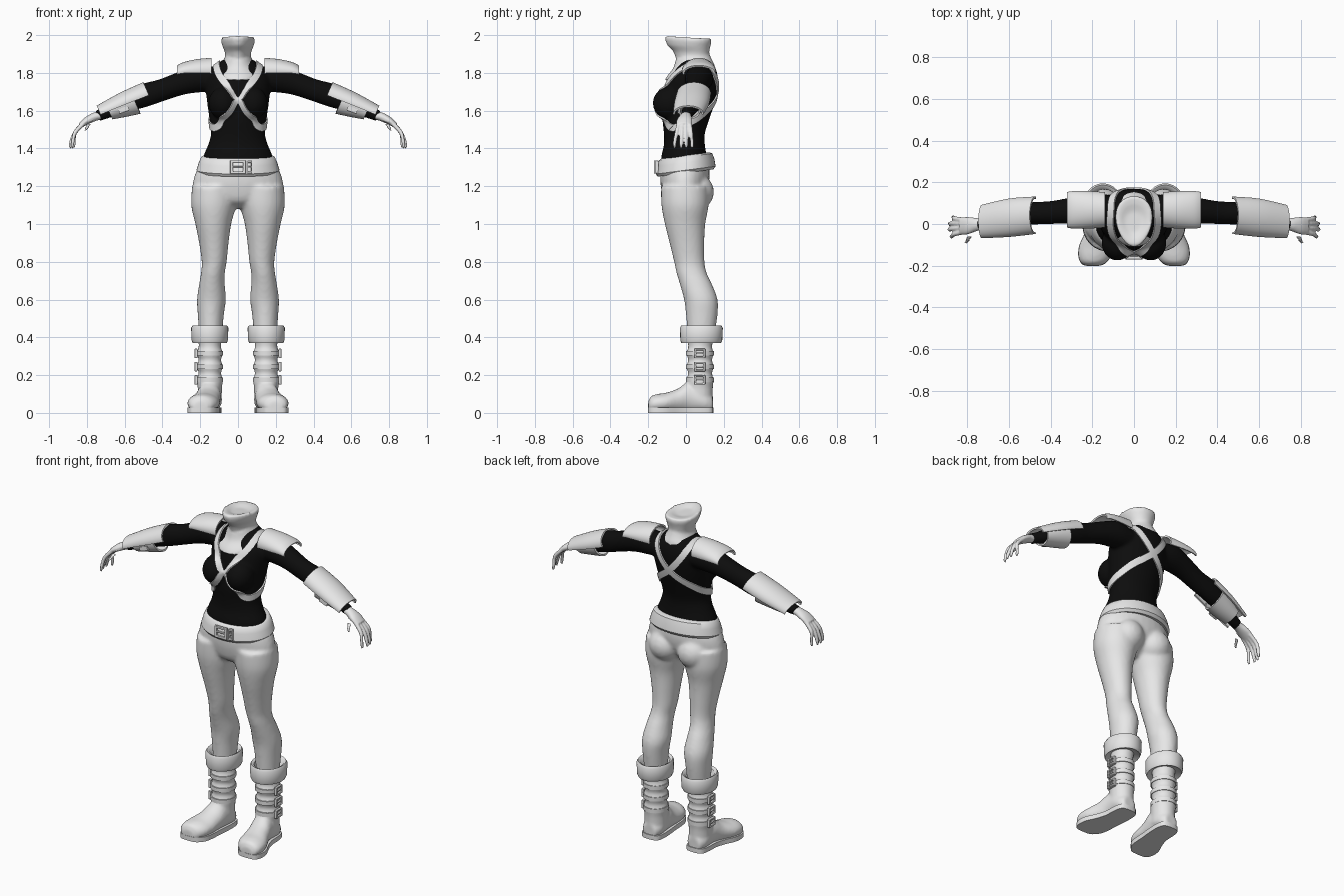
import bpy, bmesh, math
from mathutils import Vector, Matrix
from mathutils.bvhtree import BVHTree

default_cube = bpy.data.objects.get("Cube")
if default_cube:
    bpy.data.objects.remove(default_cube, do_unlink=True)

X, Y, Z = Vector((1, 0, 0)), Vector((0, 1, 0)), Vector((0, 0, 1))


def material(name, value):
    mat = bpy.data.materials.new(name)
    mat.use_nodes = True
    mat.diffuse_color = (value, value, value, 1)
    shader = mat.node_tree.nodes["Principled BSDF"]
    shader.inputs["Base Color"].default_value = mat.diffuse_color
    shader.inputs["Roughness"].default_value = .6
    return mat


WHITE = material("light grey", .8)
BLACK = material("black cloth", .004)


def spline(rows, steps, closed=False):
    """Resample rows of numbers with a smooth curve through them."""
    count = len(rows)
    pick = (lambda i: rows[i % count]) if closed else (lambda i: rows[min(max(i, 0), count - 1)])
    result = []
    for i in range(count if closed else count - 1):
        for step in range(steps):
            t = step / steps
            result.append([b + (c - a) * t / 2 + (a - b * 2.5 + c * 2 - d / 2) * t * t
                           + (b * 3 - a - c * 3 + d) * t ** 3 / 2
                           for a, b, c, d in zip(pick(i - 1), pick(i), pick(i + 1), pick(i + 2))])
    return result if closed else result + [list(rows[-1])]


def loft(bm, rows, u, v, steps=4, arc=None, sides=32, egg=0):
    """Skin rings given as centre x, y, z and radii along u and v."""
    rings = []
    for x, y, z, ru, rv in spline(rows, steps):
        start, end = arc or (0, 360)
        ring = []
        for i in range(sides + bool(arc)):
            angle = math.radians(start + (end - start) * i / sides)
            wide = ru * math.cos(angle) * (1 + egg * math.sin(angle))
            ring.append(bm.verts.new(Vector((x, y, z)) + u * wide + v * (rv * math.sin(angle))))
        rings.append(ring)
    for low, high in zip(rings, rings[1:]):
        for i in range(sides):
            j = (i + 1) % len(low)
            bm.faces.new((low[i], low[j], high[j], high[i]))
    if not arc:
        bm.faces.new(rings[0][::-1])
        bm.faces.new(rings[-1])


def column(bm, rows, tilt=0, **options):
    """Upright loft from rows of z, x limits and y limits."""
    rings = [((a + b) / 2, (c + d) / 2, z, (b - a) / 2, (d - c) / 2) for z, a, b, c, d in rows]
    loft(bm, rings, X, Vector((0, 1, tilt)), **options)


def centred(rows):
    return [(z, -half, half, front, back) for z, half, front, back in rows]


def ball(bm, centre, size):
    matrix = Matrix.Translation(centre) @ Matrix.Diagonal((*size, 1))
    bmesh.ops.create_uvsphere(bm, u_segments=24, v_segments=16, radius=1, matrix=matrix)


def mirror_all(bm):
    copy = bmesh.ops.duplicate(bm, geom=bm.verts[:] + bm.edges[:] + bm.faces[:])["geom"]
    bmesh.ops.scale(bm, vec=(-1, 1, 1), verts=[g for g in copy if isinstance(g, bmesh.types.BMVert)])


def finish(name, bm, mat, voxel=0, smooth=4, mirror=False, thick=0):
    if mirror:
        mirror_all(bm)
    bmesh.ops.recalc_face_normals(bm, faces=bm.faces)
    if thick:
        bmesh.ops.solidify(bm, geom=bm.faces[:], thickness=thick)
        bmesh.ops.recalc_face_normals(bm, faces=bm.faces)
    mesh = bpy.data.meshes.new(name)
    bm.to_mesh(mesh)
    bm.free()
    mesh.materials.append(mat)
    mesh.shade_smooth()
    mesh.set_sharp_from_angle(angle=math.radians(40))
    ob = bpy.data.objects.new(name, mesh)
    bpy.context.collection.objects.link(ob)
    if voxel:
        remesh = ob.modifiers.new("Blend", "REMESH")
        remesh.mode, remesh.voxel_size, remesh.use_smooth_shade = "VOXEL", voxel, True
        relax = ob.modifiers.new("Relax", "SMOOTH")
        relax.factor, relax.iterations = .5, smooth
    return ob


# Black top: arms, bust and torso blended together
arm = [(.12, .07, 1.77, .07, .07), (.2, .07, 1.77, .075, .075), (.3, .065, 1.745, .063, .062),
       (.4, .055, 1.71, .055, .058), (.5, .05, 1.68, .054, .062), (.6, .035, 1.64, .05, .05),
       (.7, .01, 1.59, .033, .033), (.745, 0, 1.572, .03, .03)]
bm = bmesh.new()
loft(bm, arm, Y, Vector((.35, 0, .94)))
ball(bm, (.08, -.09, 1.64), (.076, .086, .085))
mirror_all(bm)
column(bm, centred([(1.3, .19, -.13, .12), (1.36, .183, -.13, .11), (1.42, .158, -.117, .1),
                    (1.48, .143, -.117, .1), (1.56, .152, -.125, .125), (1.64, .163, -.12, .152),
                    (1.72, .172, -.112, .168), (1.78, .17, -.09, .168), (1.83, .13, -.055, .155),
                    (1.87, .08, -.03, .13)]))
top = finish("bodysuit_top", bm, BLACK, voxel=.01)

# Trousers: legs, seat and pelvis
bm = bmesh.new()
column(bm, [(1.2, .0, .243, -.132, .12), (1.1, .01, .248, -.13, .12), (1, .036, .226, -.112, .102),
            (.9, .05, .206, -.087, .097), (.8, .06, .192, -.063, .098), (.74, .07, .196, -.05, .11),
            (.68, .07, .206, -.032, .138), (.6, .064, .217, -.01, .167), (.52, .075, .213, 0, .167),
            (.4, .085, .205, .01, .15)])
ball(bm, (.095, .055, 1.17), (.095, .093, .095))
mirror_all(bm)
column(bm, centred([(1.32, .2, -.13, .12), (1.25, .232, -.137, .125), (1.18, .235, -.13, .11),
                    (1.12, .17, -.11, .07), (1.085, .07, -.06, .03)]))
finish("trousers", bm, WHITE, voxel=.011)

# Neck and flared collar
bm = bmesh.new()
column(bm, centred([(1.79, .125, -.115, .155), (1.815, .115, -.1, .15), (1.85, .085, -.068, .135),
                    (1.89, .066, -.055, .12)]), tilt=.25)
column(bm, centred([(1.86, .064, -.05, .115), (1.91, .068, -.068, .122), (1.94, .08, -.1, .127),
                    (1.99, .088, -.108, .133), (1.975, .04, -.04, .06)]), tilt=-.06, steps=2, egg=.2)
finish("neck_and_collar", bm, WHITE, voxel=.009, smooth=3)

# Belt
bm = bmesh.new()
column(bm, centred([(1.28, .19, -.13, .12), (1.27, .21, -.15, .145), (1.285, .22, -.16, .157),
                    (1.325, .208, -.152, .15), (1.355, .194, -.143, .14), (1.363, .18, -.13, .125)]),
       tilt=.13, steps=1, sides=48)
finish("belt", bm, WHITE)


def frame(name, centre, turn, wide, high, mirror=False):
    """Square buckle ring with a prong."""
    bm = bmesh.new()
    place = Matrix.Translation(centre) @ turn
    rings = []
    for corner in range(4):
        a = math.radians(45 + 90 * corner)
        sx, sy = math.copysign(1, math.cos(a)), math.copysign(1, math.sin(a))
        section = [(1, -1), (1, 1), (.65, 1), (.65, -1)]
        rings.append([bm.verts.new(place @ Vector((sx * wide * r, sy * high * r, d * .008)))
                      for r, d in section])
    for k in range(4):
        for i in range(4):
            j, here, there = (i + 1) % 4, rings[k], rings[(k + 1) % 4]
            bm.faces.new((here[i], here[j], there[j], there[i]))
    bmesh.ops.create_cube(bm, size=1, matrix=place @ Matrix.Diagonal((wide * 1.7, .008, .014, 1)))
    ob = finish(name, bm, WHITE, mirror=mirror)
    bevel = ob.modifiers.new("Rounded", "BEVEL")
    bevel.width, bevel.segments = .003, 2


facing_front = Matrix.Rotation(math.radians(90), 4, "X")
facing_side = Matrix.Rotation(math.radians(90), 4, "Z") @ facing_front
frame("belt_buckle", (0, -.162, 1.302), facing_front, .042, .035)
frame("belt_loop", (.062, -.154, 1.302), facing_front, .012, .034)

# Crossed harness straps laid onto the top
surface = BVHTree.FromObject(top, bpy.context.evaluated_depsgraph_get())
path = [(.125, .05, 1.87), (.1, -.06, 1.79), (.055, -.12, 1.73), (0, -.15, 1.655), (-.07, -.14, 1.565),
        (-.125, -.09, 1.51), (-.15, 0, 1.53), (-.12, .1, 1.585), (0, .17, 1.68), (.07, .17, 1.76),
        (.115, .13, 1.84)]
points = [Vector(p) for p in spline(path, 8, closed=True)]
bm = bmesh.new()
rows = []
for i, point in enumerate(points):
    spot, normal = surface.find_nearest(point)[:2]
    across = (points[(i + 1) % len(points)] - points[i - 1]).cross(normal).normalized()
    row = []
    for offset in (-.025, -.012, 0, .012, .025):
        near, out = surface.find_nearest(spot + across * offset + normal * .01)[:2]
        row.append(bm.verts.new(near + out * .009))
    rows.append(row)
for i, row in enumerate(rows):
    for a in range(4):
        bm.faces.new((rows[i - 1][a], rows[i - 1][a + 1], row[a + 1], row[a]))
for repeat in range(4):
    bmesh.ops.smooth_vert(bm, verts=bm.verts, factor=.4, use_axis_x=True, use_axis_y=True, use_axis_z=True)
finish("harness_straps", bm, WHITE, mirror=True, thick=.008)

# Shoulder plates
bm = bmesh.new()
loft(bm, [(.14, .068, 1.812, .085, .068), (.22, .068, 1.812, .09, .06), (.29, .068, 1.808, .09, .048),
          (.322, .068, 1.8, .085, .04)], Y, Z, arc=(-12, 192))
finish("shoulder_plates", bm, WHITE, mirror=True, thick=.01)

# Forearm guards: broad upper plate, narrower lower plate and a clip
lift = Vector((.4, 0, .92))
bm = bmesh.new()
loft(bm, [(.475, .042, 1.69, .09, .066), (.6, .03, 1.64, .092, .06), (.73, .012, 1.585, .08, .045)],
     Y, lift, arc=(-8, 188))
finish("forearm_upper_guards", bm, WHITE, mirror=True, thick=.01)
bm = bmesh.new()
loft(bm, [(.55, .035, 1.66, .074, .083), (.62, .025, 1.63, .068, .068), (.685, .018, 1.6, .058, .05)],
     Y, lift, arc=(165, 375))
finish("forearm_lower_guards", bm, WHITE, mirror=True, thick=.01)
bm = bmesh.new()
slope = Matrix.Rotation(math.radians(20), 4, "Y")
bmesh.ops.create_cube(bm, size=1, matrix=Matrix.Translation((.605, -.035, 1.605)) @ slope
                      @ Matrix.Diagonal((.055, .022, .025, 1)))
finish("forearm_clips", bm, WHITE, mirror=True)

# Hands: palm, four fingers and a thumb
bm = bmesh.new()
loft(bm, [(.73, 0, 1.575, .027, .024), (.76, -.003, 1.567, .032, .023), (.8, -.008, 1.547, .042, .02),
          (.835, -.01, 1.522, .04, .014)], Y, Vector((.5, 0, .86)))
for root, tip, reach in ((.02, .032, .872), (.002, .002, .888), (-.018, -.026, .89), (-.038, -.06, .88)):
    loft(bm, [(.815, root, 1.535, .012, .012), (.862, (root + tip) / 2, 1.485, .011, .011),
              (reach - .005, tip, 1.43, .01, .01), (reach, tip, 1.403, .007, .007)],
         Y, Vector((.8, 0, .6)), sides=12)
loft(bm, [(.765, -.015, 1.56, .016, .016), (.79, -.06, 1.53, .014, .014), (.81, -.098, 1.488, .009, .009)],
     X, Vector((0, .6, -.8)).cross(X), sides=12)
finish("hands", bm, WHITE, voxel=.005, smooth=3, mirror=True)

# Boots: creased shaft blended into a rounded foot
bm = bmesh.new()
shaft = [(.4, .085, .212, .005, .148)]
for crease in (.35, .28, .21):
    shaft += [(crease, .09, .208, .012, .138), (crease - .035, .08, .219, .002, .146)]
column(bm, shaft + [(.13, .085, .213, 0, .142), (.05, .085, .213, 0, .142)])
foot = [(.142, .15, .04, .09), (.1, .15, .062, .12), (.02, .153, .064, .165), (-.04, .165, .07, .13),
        (-.1, .18, .082, .108), (-.15, .188, .08, .1), (-.185, .195, .062, .088), (-.2, .198, .035, .06)]
loft(bm, [(x, y, height / 2, half, height / 2) for y, x, half, height in foot], X, Z)
finish("boots", bm, WHITE, voxel=.009, smooth=3, mirror=True)

# Soles
bm = bmesh.new()
right_edge = [(x + half, y) for y, x, half, height in foot]
left_edge = [(x - half, y) for y, x, half, height in foot[::-1]]
outline = spline(right_edge + left_edge, 3, closed=True)
base = bm.faces.new([bm.verts.new((x, y, 0)) for x, y in outline])
raised = bmesh.ops.extrude_face_region(bm, geom=[base])["geom"]
bmesh.ops.translate(bm, vec=(0, 0, .028), verts=[g for g in raised if isinstance(g, bmesh.types.BMVert)])
finish("boot_soles", bm, WHITE, mirror=True)

# Folded boot cuffs
bm = bmesh.new()
column(bm, [(.385, .085, .21, .005, .15), (.37, .06, .24, -.025, .185), (.385, .053, .246, -.03, .192),
            (.45, .051, .248, -.032, .195), (.463, .058, .24, -.025, .187), (.455, .072, .226, -.008, .172),
            (.42, .085, .21, .005, .155)], steps=1)
finish("boot_cuffs", bm, WHITE, mirror=True)

# Boot straps and buckles on the outer sides
for order, height in zip(("upper", "middle", "lower"), (.315, .245, .175)):
    bm = bmesh.new()
    column(bm, [(height + dz, .08, .221, -.001, .148) for dz in (-.012, .012)], steps=1)
    finish(order + "_boot_straps", bm, WHITE, mirror=True)
    frame(order + "_boot_buckles", (.222, .072, height), facing_side, .03, .025, mirror=True)
